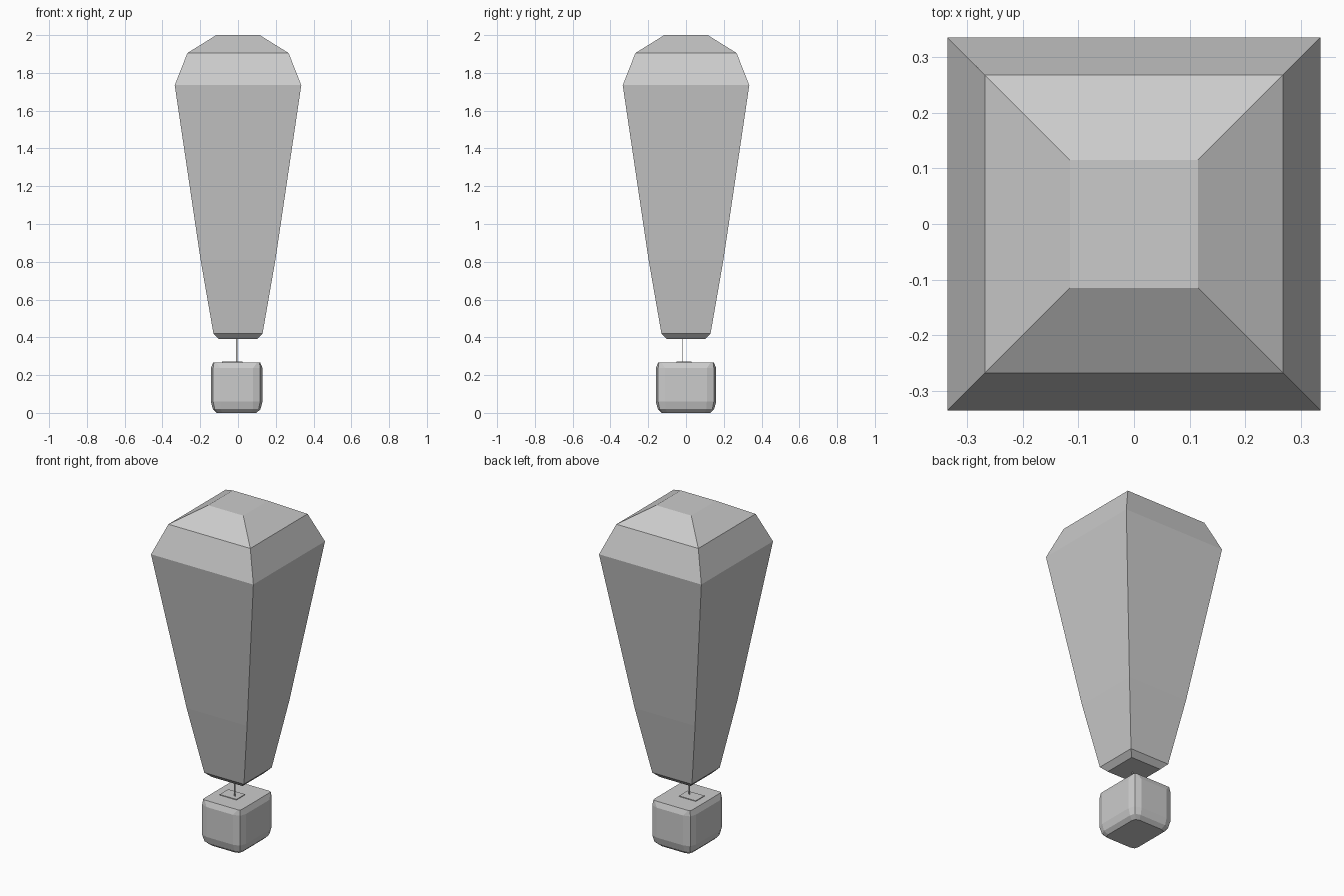
import bpy, bmesh
from mathutils import Vector

old = bpy.data.objects.get("Cube")
if old:
    bpy.data.objects.remove(old, do_unlink=True)

grey = bpy.data.materials.new("light grey")
grey.use_nodes = True
grey.diffuse_color = (0.6, 0.6, 0.6, 1)
grey.node_tree.nodes["Principled BSDF"].inputs["Base Color"].default_value = (0.6, 0.6, 0.6, 1)


def square(h, k=None):
    k = h if k is None else k
    return [(-h, -k), (h, -k), (h, k), (-h, k)]


def rounded(hx, hy, r):
    """Rectangle whose corners are cut by two facets."""
    pts = []
    for sx, sy in square(1):
        corner = [(hx - r, hy), (hx - r * 0.25, hy - r * 0.25), (hx, hy - r)]
        if sx * sy > 0:
            corner.reverse()
        pts += [(sx * x, sy * y) for x, y in corner]
    return pts


def loft(name, rings, offset=(0, 0)):
    """Closed solid through stacked rings given as (z, outline)."""
    bm = bmesh.new()
    loops = [[bm.verts.new((x + offset[0], y + offset[1], z)) for x, y in outline]
             for z, outline in rings]
    for low, high in zip(loops, loops[1:]):
        n = len(low)
        for i in range(n):
            j = (i + 1) % n
            bm.faces.new((low[i], low[j], high[j], high[i]))
    bm.faces.new(loops[0][::-1])
    bm.faces.new(loops[-1])
    bmesh.ops.recalc_face_normals(bm, faces=bm.faces)
    mesh = bpy.data.meshes.new(name)
    bm.to_mesh(mesh)
    bm.free()
    mesh.materials.append(grey)
    obj = bpy.data.objects.new(name, mesh)
    bpy.context.collection.objects.link(obj)
    return obj


# Tapered square envelope
profile = [(0.39, 0.10), (0.42, 0.13), (0.81, 0.198), (1.735, 0.335), (1.905, 0.268), (2.0, 0.115)]
loft("envelope", [(z, square(h)) for z, h in profile])

# Softened basket block
basket = [(0.0, 0.105, 0.128, 0.03), (0.02, 0.126, 0.149, 0.04), (0.06, 0.137, 0.16, 0.05),
          (0.237, 0.137, 0.16, 0.05), (0.268, 0.124, 0.147, 0.015)]
loft("basket", [(z, rounded(hx, hy, r)) for z, hx, hy, r in basket], (-0.007, 0))

# Small plate and thin rod joining basket to envelope
loft("rod_plate", [(z, square(0.055, 0.04)) for z in (0.265, 0.272)], (-0.03, -0.01))
loft("rod", [(z, square(0.004, 0.002)) for z in (0.265, 0.395)], (-0.007, -0.02))
